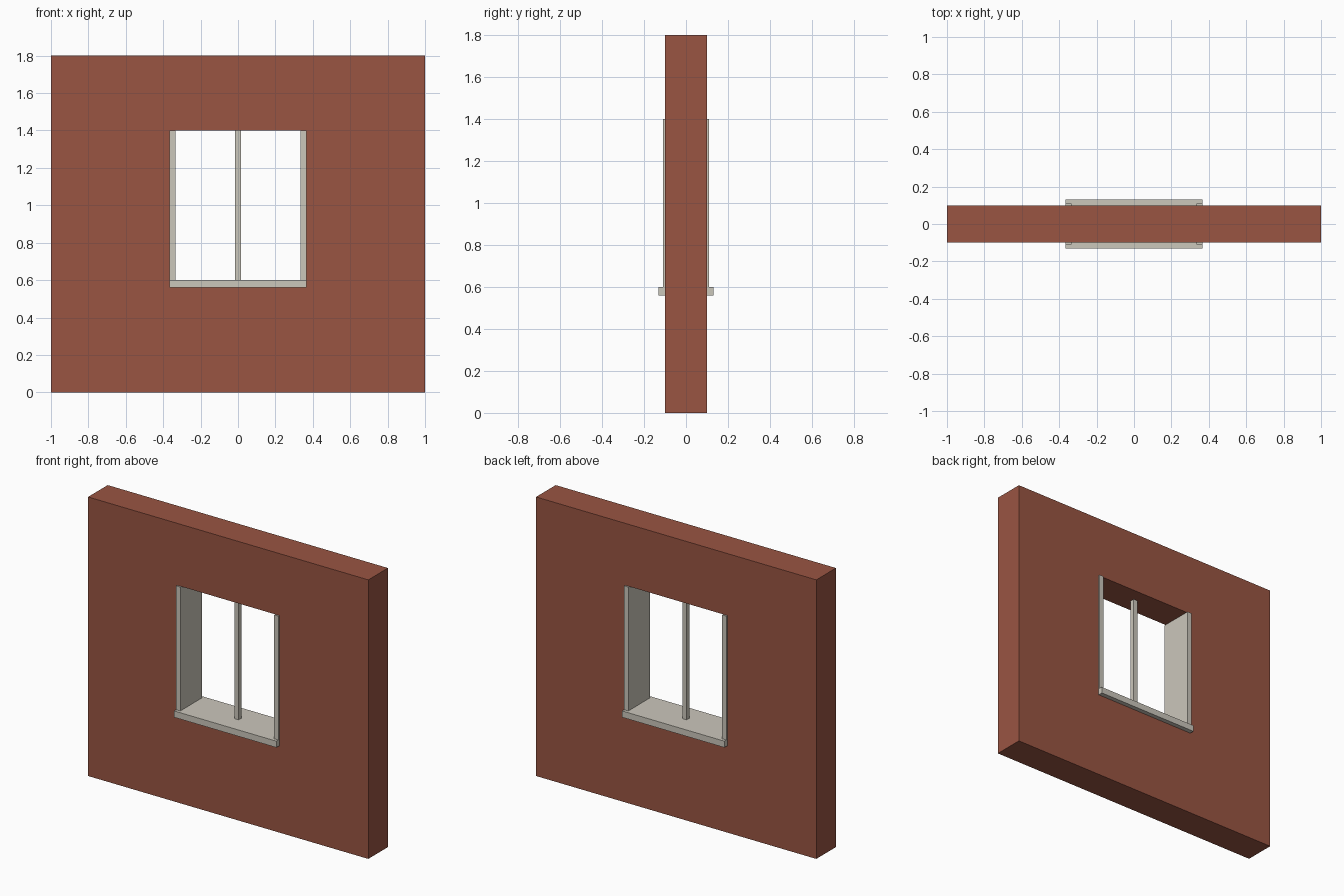
import bpy, bmesh

if "Cube" in bpy.data.objects:
    bpy.data.objects.remove(bpy.data.objects["Cube"])


def material(name, rgb):
    m = bpy.data.materials.new(name)
    m.diffuse_color = (*rgb, 1)
    m.use_nodes = True
    m.node_tree.nodes["Principled BSDF"].inputs["Base Color"].default_value = m.diffuse_color
    return m


brick = material("brick_red", (0.32, 0.09, 0.055))
stone = material("pale_stone", (0.60, 0.57, 0.50))


def add(name, bm, mat):
    bmesh.ops.recalc_face_normals(bm, faces=bm.faces)
    me = bpy.data.meshes.new(name)
    bm.to_mesh(me)
    bm.free()
    me.materials.append(mat)
    ob = bpy.data.objects.new(name, me)
    bpy.context.collection.objects.link(ob)
    return ob


def box(name, x, y, z, mat):
    bm = bmesh.new()
    bmesh.ops.create_cube(bm, size=1)
    for v in bm.verts:
        v.co = [lo + (hi - lo) * (c + 0.5) for c, (lo, hi) in zip(v.co, (x, y, z))]
    return add(name, bm, mat)


# wall: 3 x 3 grid of panels with the middle one left open, extruded to thickness
xs, zs = (-1, -0.35, 0.35, 1), (0, 0.6, 1.4, 1.8)
bm = bmesh.new()
grid = [[bm.verts.new((x, -0.1, z)) for z in zs] for x in xs]
for i in range(3):
    for j in range(3):
        if (i, j) != (1, 1):
            bm.faces.new((grid[i][j], grid[i + 1][j], grid[i + 1][j + 1], grid[i][j + 1]))
ext = bmesh.ops.extrude_face_region(bm, geom=bm.faces[:], use_keep_orig=True)
for v in ext["geom"]:
    if isinstance(v, bmesh.types.BMVert):
        v.co.y = 0.1
add("wall", bm, brick)

# sill through the wall, just proud of the opening's bottom
box("sill", (-0.365, 0.365), (-0.13, 0.13), (0.56, 0.601), stone)

# side jambs
for side, name in ((-1, "left_jamb"), (1, "right_jamb")):
    box(name, (side * 0.35 - 0.015, side * 0.35 + 0.015), (-0.11, 0.11), (0.6, 1.4), stone)

# centre mullion
box("mullion", (-0.015, 0.015), (-0.015, 0.015), (0.6, 1.4), stone)
